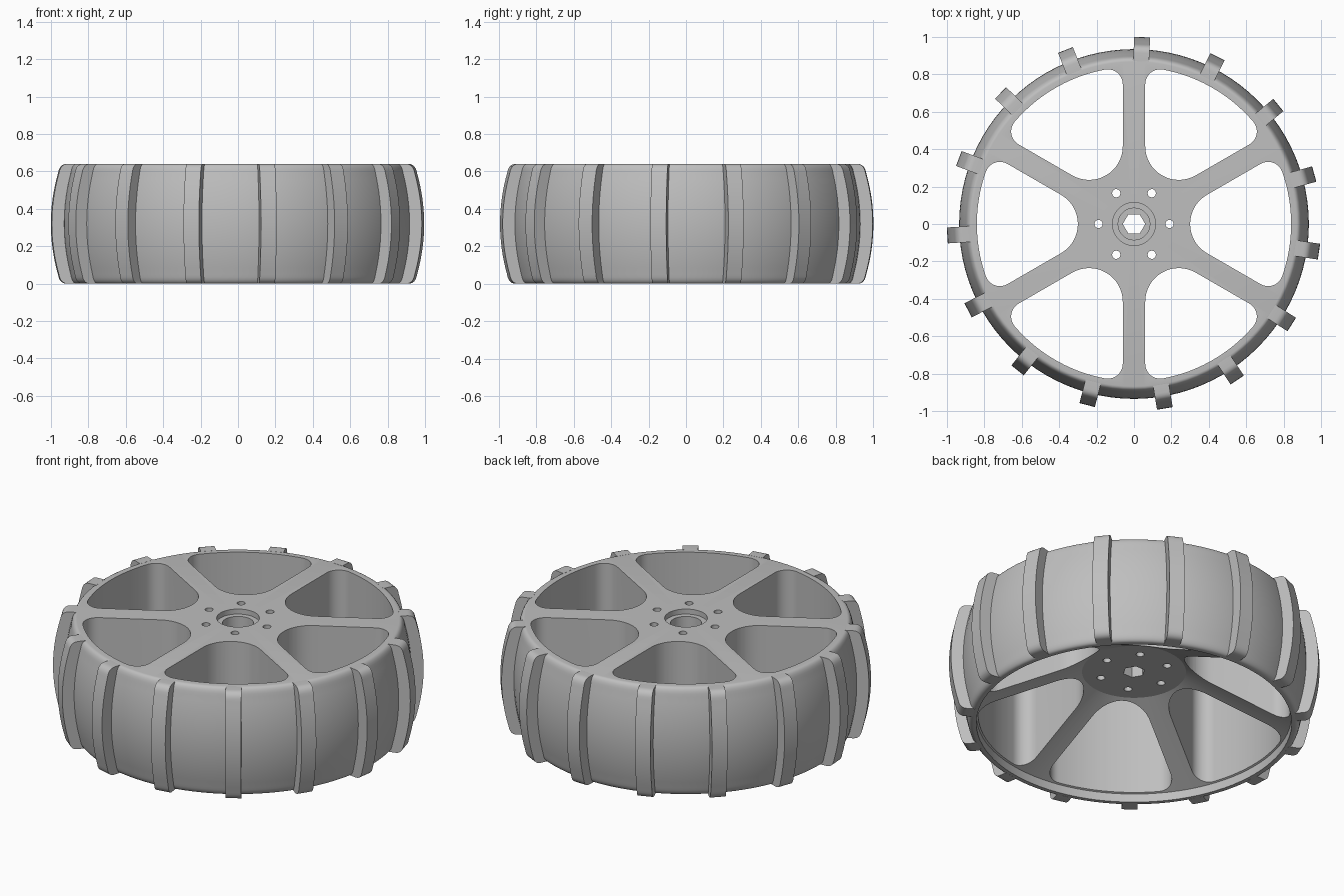
import bpy, bmesh, math
from math import sin, cos, radians, pi

if "Cube" in bpy.data.objects:
    bpy.data.objects.remove(bpy.data.objects["Cube"])

H = 0.64            # wheel width
grey = bpy.data.materials.new("light_grey")
grey.diffuse_color = (0.52, 0.52, 0.52, 1)
grey.use_nodes = True
grey.node_tree.nodes["Principled BSDF"].inputs["Base Color"].default_value = grey.diffuse_color


def make_object(name, bm):
    bmesh.ops.recalc_face_normals(bm, faces=bm.faces)
    me = bpy.data.meshes.new(name)
    bm.to_mesh(me)
    bm.free()
    me.materials.append(grey)
    ob = bpy.data.objects.new(name, me)
    bpy.context.collection.objects.link(ob)
    return ob


def activate(ob):
    bpy.ops.object.select_all(action='DESELECT')
    ob.select_set(True)
    bpy.context.view_layer.objects.active = ob


def add_prism(bm, outline, z0, z1):
    """Closed upright prism over an xy outline."""
    face = bm.faces.new([bm.verts.new((x, y, z0)) for x, y in outline])
    ext = bmesh.ops.extrude_face_region(bm, geom=[face])['geom']
    verts = [v for v in ext if isinstance(v, bmesh.types.BMVert)]
    bmesh.ops.translate(bm, verts=verts, vec=(0, 0, z1 - z0))


def arc(cx, cy, r, a0, a1, n):
    return [(cx + r * cos(a0 + (a1 - a0) * i / n),
             cy + r * sin(a0 + (a1 - a0) * i / n)) for i in range(n + 1)]


def rotate(points, a):
    return [(x * cos(a) - y * sin(a), x * sin(a) + y * cos(a)) for x, y in points]


def crown(r_mid, r_edge, r_flat):
    """Crowned outer (r, z) profile with rounded shoulders, bottom to top."""
    zs = 0.05
    half = [(r_mid - (r_mid - r_edge) * (i / 8) ** 2, (H / 2 - zs) * i / 8) for i in range(9)]
    p0, p1, p2 = half[-1], (r_edge - 0.008, H / 2), (r_flat, H / 2)
    for i in range(1, 7):
        t = i / 6
        half.append(tuple((1 - t) ** 2 * a + 2 * t * (1 - t) * b + t * t * c
                          for a, b, c in zip(p0, p1, p2)))
    full = [(r, -z) for r, z in reversed(half[1:])] + half
    return [(r, z + H / 2) for r, z in full]


# Wheel body: lathed rim with a conical recess underneath
bm = bmesh.new()
profile = [(0, 0.32), (0.28, 0.32), (0.85, 0.05), (0.85, 0)]
profile += crown(0.935, 0.9, 0.868) + [(0, H)]
vs = [bm.verts.new((r, 0, z)) for r, z in profile]
es = [bm.edges.new(p) for p in zip(vs, vs[1:])]
bmesh.ops.spin(bm, geom=vs + es, cent=(0, 0, 0), axis=(0, 0, 1),
               angle=2 * pi, steps=96, use_duplicate=False)
bmesh.ops.remove_doubles(bm, verts=bm.verts, dist=1e-5)
wheel = make_object("wheel_body", bm)

# Rounded pockets between the six spokes, plus the bolt holes
R, w, f, ri = 0.84, 0.06, 0.08, 0.18
a = radians(30) - math.asin((w + f) / (R - f))
cx, cy = (R - f) * cos(a), (R - f) * sin(a)
pocket = (arc(0, 0, R, -a, a, 20)
          + arc(cx, cy, f, a, radians(120), 10)[1:]
          + arc(2 * w + 2 * ri, 0, ri, radians(120), radians(240), 16)
          + arc(cx, -cy, f, radians(240), 2 * pi - a, 10)[:-1])
bm = bmesh.new()
for i in range(6):
    add_prism(bm, rotate(pocket, i * pi / 3), -0.1, H + 0.1)
    add_prism(bm, rotate(arc(0.19, 0, 0.022, 0, 2 * pi, 20)[:-1], i * pi / 3), -0.1, H + 0.1)
cutters = [make_object("pocket_cutter", bm)]

# Hub: shallow step, bearing bore, hexagonal axle hole
for name, r, n, z0 in (("step_cutter", 0.115, 40, 0.61),
                       ("bore_cutter", 0.085, 36, 0.42),
                       ("hex_cutter", 0.06, 6, -0.1)):
    bm = bmesh.new()
    add_prism(bm, arc(0, 0, r, 0, 2 * pi, n)[:-1], z0, H + 0.1)
    cutters.append(make_object(name, bm))

activate(wheel)
for c in cutters:
    c.hide_render = True
    m = wheel.modifiers.new(c.name, 'BOOLEAN')
    m.operation, m.solver, m.object = 'DIFFERENCE', 'EXACT', c
    bpy.ops.object.modifier_apply(modifier=m.name)
for c in cutters:
    bpy.data.objects.remove(c)
activate(wheel)
bpy.ops.object.shade_smooth_by_angle(angle=radians(25))

# Fifteen raised tread lugs around the rim
bm = bmesh.new()
lug = [(0.87, 0)] + crown(1.0, 0.962, 0.915) + [(0.87, H)]
for i in range(15):
    t = radians(87.5 + 24 * i)
    loops = [[bm.verts.new((r * cos(t) - s * sin(t), r * sin(t) + s * cos(t), z))
              for r, z in lug] for s in (-0.0425, 0.0425)]
    for lp in loops:
        bm.faces.new(lp)
    for j in range(len(lug)):
        k = (j + 1) % len(lug)
        bm.faces.new((loops[0][j], loops[0][k], loops[1][k], loops[1][j]))
lugs = make_object("tread_lugs", bm)
activate(lugs)
bpy.ops.object.shade_smooth_by_angle(angle=radians(25))
